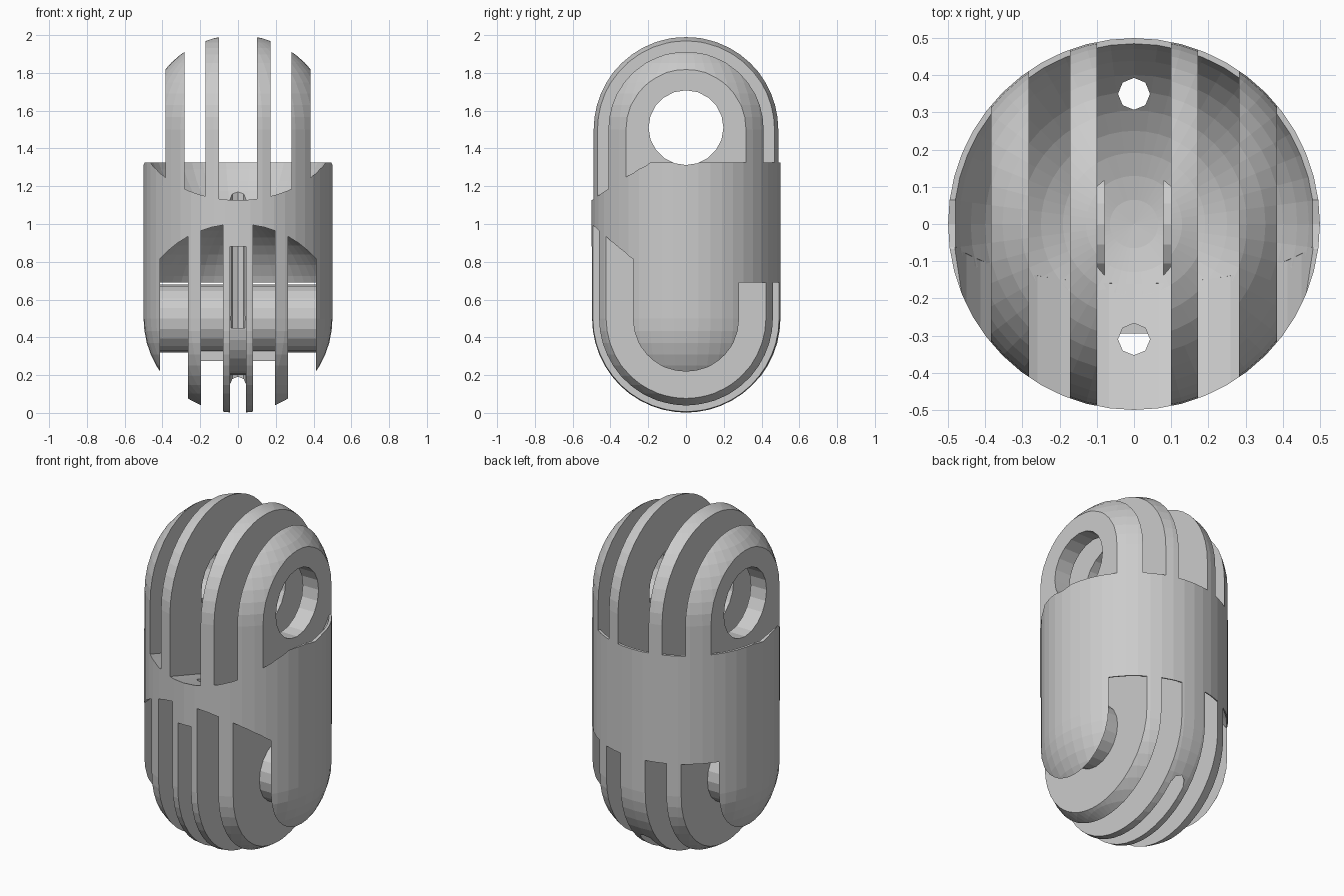
import bpy, bmesh, math
from mathutils import Matrix, Vector

if "Cube" in bpy.data.objects:
    bpy.data.objects.remove(bpy.data.objects["Cube"])


def finish(bm, name):
    bmesh.ops.recalc_face_normals(bm, faces=bm.faces)
    me = bpy.data.meshes.new(name)
    bm.to_mesh(me)
    bm.free()
    ob = bpy.data.objects.new(name, me)
    bpy.context.collection.objects.link(ob)
    return ob


def box(x0, x1, y0, y1, z0, z1, name="cutter_box"):
    bm = bmesh.new()
    m = Matrix.Translation(((x0 + x1) / 2, (y0 + y1) / 2, (z0 + z1) / 2))
    m = m @ Matrix.Diagonal((x1 - x0, y1 - y0, z1 - z0, 1))
    bmesh.ops.create_cube(bm, size=1, matrix=m)
    return finish(bm, name)


def rod(a, b, r, n, name="cutter_rod"):
    a, b = Vector(a), Vector(b)
    q = (b - a).to_track_quat('Z', 'Y').to_matrix().to_4x4()
    bm = bmesh.new()
    bmesh.ops.create_cone(bm, cap_ends=True, segments=n, radius1=r, radius2=r,
                          depth=(b - a).length, matrix=Matrix.Translation((a + b) / 2) @ q)
    return finish(bm, name)


def ball(z, r):
    bm = bmesh.new()
    bmesh.ops.create_uvsphere(bm, u_segments=48, v_segments=25, radius=r,
                              matrix=Matrix.Translation((0, 0, z)))
    return finish(bm, "cutter_ball")


def boolean(ob, tool, op, keep=False):
    mod = ob.modifiers.new("bool", 'BOOLEAN')
    mod.operation, mod.solver, mod.object = op, 'EXACT', tool
    bpy.context.view_layer.update()
    dg = bpy.context.evaluated_depsgraph_get()
    me = bpy.data.meshes.new_from_object(ob.evaluated_get(dg))
    ob.modifiers.clear()
    ob.data = me
    if not keep:
        bpy.data.objects.remove(tool)


# Capsule body spun from a half profile
prof = [(0.5 * math.sin(t), 0.5 - 0.5 * math.cos(t))
        for t in [math.pi / 2 * i / 12 for i in range(13)]]
prof += [(r, 2 - z) for r, z in reversed(prof)]
bm = bmesh.new()
vs = [bm.verts.new((r, 0, z)) for r, z in prof]
es = [bm.edges.new(p) for p in zip(vs, vs[1:])]
bmesh.ops.spin(bm, geom=vs + es, cent=(0, 0, 0), axis=(0, 0, 1),
               angle=math.tau, steps=48, use_duplicate=False)
bmesh.ops.remove_doubles(bm, verts=bm.verts, dist=1e-4)
body = finish(bm, "link_body")


def cavity(zc, r, tilt, z0, z1):
    """Swing clearance: ball, open end, and a forward sweep."""
    cav = ball(zc, r)
    a = math.radians(tilt)
    boolean(cav, rod((0, 0, zc), (0, -math.cos(a), zc + math.sin(a)), r, 48), 'UNION')
    boolean(cav, box(-.7, .7, -.7, .7, z0, z1), 'UNION')
    return cav


def cut_slots(cav, slots):
    for x0, x1 in slots:
        slab = box(x0, x1, -.65, .65, -.08, 2.08)
        boolean(slab, cav, 'INTERSECT', keep=True)
        boolean(body, slab, 'DIFFERENCE')
    bpy.data.objects.remove(cav)


# Upper slots leave four hinge fins, lower slots leave fins and side cheeks
cut_slots(cavity(1.51, .52, 18, 1.325, 2.2),
          [(-.6, -.385), (-.283, -.172), (-.1, .1), (.172, .283), (.385, .6)])
cut_slots(cavity(.5, .53, -3.5, -.2, .69),
          [(-.412, -.265), (-.195, -.08), (.08, .195), (.265, .412)])

# Pin hole through the upper fins
boolean(body, rod((-.7, 0, 1.51), (.7, 0, 1.51), .198, 20), 'DIFFERENCE')

# Cord groove round the centre fin, with two vertical cord holes
groove = box(-.043, .043, -.6, .36, -.1, .88)
boolean(groove, rod((-.2, 0, .5), (.2, 0, .5), .3, 32), 'DIFFERENCE')
boolean(groove, box(-.2, .2, -.295, .7, .5, 1), 'DIFFERENCE')
boolean(body, groove, 'DIFFERENCE')
boolean(body, rod((0, .35, .05), (0, .35, 1.45), .043, 8), 'DIFFERENCE')
boolean(body, rod((0, -.31, .45), (0, -.31, 1.45), .043, 8), 'DIFFERENCE')

# Hinge pin across the lower cheeks
rod((-.43, 0, .5), (.43, 0, .5), .18, 20, "hinge_pin")

# Small ribs below the pin beside the centre fin
for s, side in ((-1, "left"), (1, "right")):
    x = sorted((s * .075, s * .2))
    box(x[0], x[1], -.04, .04, .275, .36, "pin_rib_" + side)
